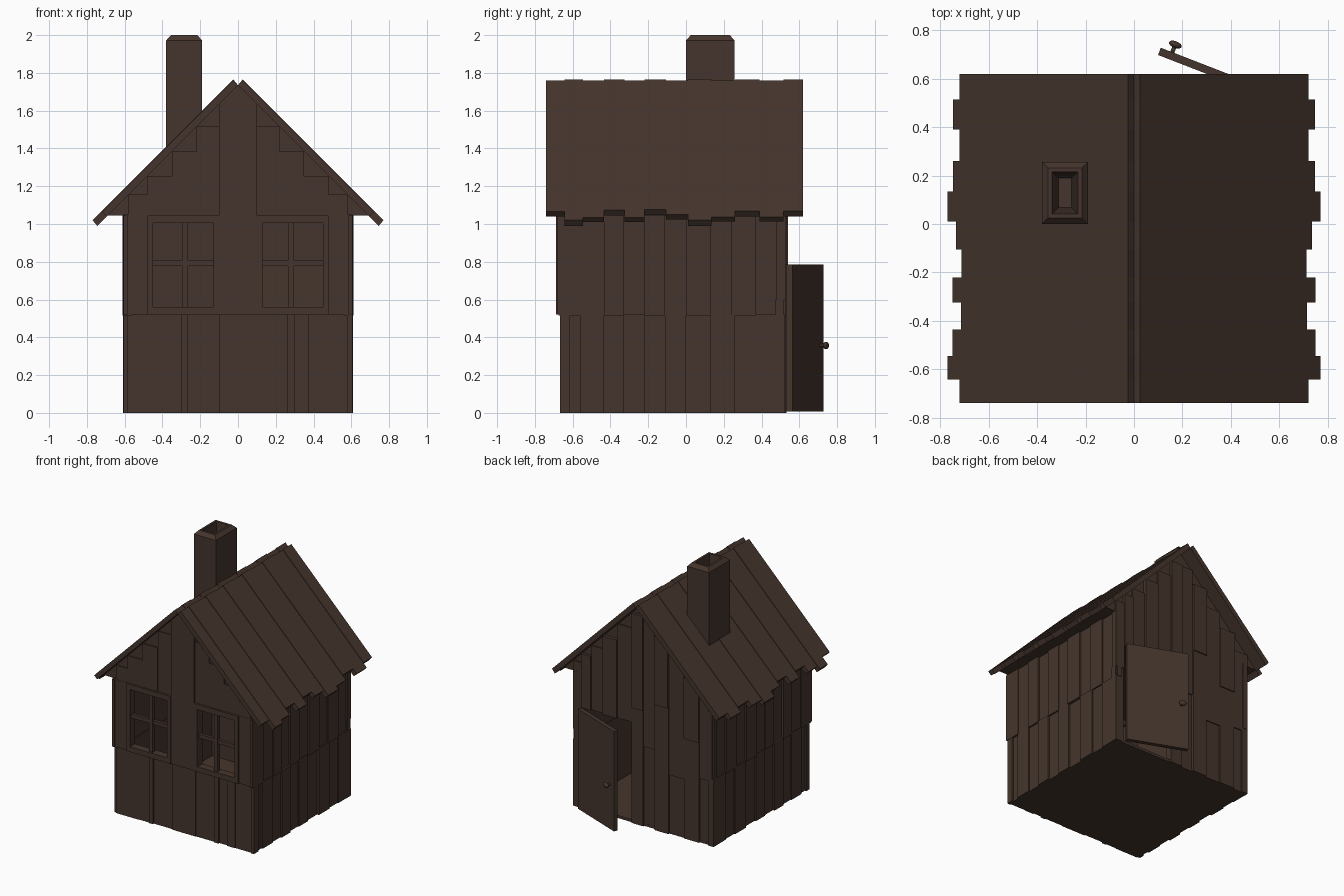
import bpy, bmesh, math
from mathutils import Matrix, Vector

if "Cube" in bpy.data.objects:
    bpy.data.objects.remove(bpy.data.objects["Cube"])

wood = bpy.data.materials.new("dark_wood")
wood.diffuse_color = (0.06, 0.036, 0.026, 1)
wood.use_nodes = True
wood.node_tree.nodes["Principled BSDF"].inputs["Base Color"].default_value = wood.diffuse_color


def finish(name, bm):
    bmesh.ops.recalc_face_normals(bm, faces=bm.faces)
    me = bpy.data.meshes.new(name)
    bm.to_mesh(me)
    bm.free()
    me.materials.append(wood)
    ob = bpy.data.objects.new(name, me)
    bpy.context.collection.objects.link(ob)
    return ob


def add_prism(bm, pts, y0, y1):
    """Extrude an (x, z) outline from y0 to y1."""
    a = [bm.verts.new((x, y0, z)) for x, z in pts]
    b = [bm.verts.new((x, y1, z)) for x, z in pts]
    bm.faces.new(a)
    bm.faces.new(b[::-1])
    for i in range(len(pts)):
        j = (i + 1) % len(pts)
        bm.faces.new((a[i], b[i], b[j], a[j]))


def add_box(bm, x0, x1, y0, y1, z0, z1):
    add_prism(bm, [(x0, z0), (x1, z0), (x1, z1), (x0, z1)], y0, y1)


def boxes(name, items):
    bm = bmesh.new()
    for it in items:
        add_box(bm, *it)
    return finish(name, bm)


def pairs(v):
    return list(zip(v, v[1:]))


def roof_z(x):
    return 1.735 - abs(x)


# floor and attic with soffits
boxes("floor", [(-0.59, 0.59, -0.65, 0.515, 0.0, 0.02)])
bm = bmesh.new()
add_prism(bm, [(-0.69, 1.045), (0.69, 1.045), (0, 1.735)], -0.662, 0.512)
finish("attic", bm)

# side wall planks, two courses, both sides
low_y = [-0.655, -0.56, -0.435, -0.33, -0.22, -0.11, 0.0, 0.13, 0.26, 0.37, 0.525]
up_y = [-0.675, -0.55, -0.435, -0.33, -0.22, -0.11, 0.0, 0.13, 0.24, 0.37, 0.528]
outs = [0.592, 0.604, 0.596, 0.608, 0.594, 0.602, 0.59, 0.606, 0.597, 0.604]
for side, s in (("left", -1), ("right", 1)):
    items = []
    for i, (a, b) in enumerate(pairs(low_y)):
        x = sorted((s * 0.555, s * outs[i]))
        items.append((*x, a, b, 0.0, 0.52))
    for i, (a, b) in enumerate(pairs(up_y)):
        x = sorted((s * 0.56, s * (outs[9 - i] + 0.003)))
        items.append((*x, a, b, 0.515 + 0.006 * (i % 2), 1.05))
    boxes(side + "_wall_planks", items)

# front wall: lower course, window surrounds, stepped gable planks
fx = [-0.605, -0.585, -0.385, -0.3, -0.265, -0.1, 0.1, 0.26, 0.3, 0.37, 0.44, 0.58, 0.605]
items = []
for i, (a, b) in enumerate(pairs(fx)):
    items.append((a, b, -[0.656, 0.664, 0.66, 0.668][i % 4], -0.615, 0.0, 0.523))
boxes("front_lower_planks", items)
items = []
for s in (-1, 1):
    items.append((*sorted((s * 0.47, s * 0.585)), -0.675, -0.63, 0.52, 1.045))
    items.append((*sorted((s * 0.585, s * 0.605)), -0.683, -0.63, 0.52, 1.045))
    for i, (a, b) in enumerate(pairs([0.1, 0.22, 0.35, 0.48, 0.58])):
        x = sorted((s * a, s * b))
        items.append((*x, -0.67 - 0.003 * (i % 2), -0.63, 1.03, roof_z(b)))
boxes("front_upper_planks", items)
bm = bmesh.new()
add_prism(bm, [(-0.1, 0.52), (0.1, 0.52), (0.1, roof_z(0.1)), (0, 1.735), (-0.1, roof_z(0.1))], -0.683, -0.63)
finish("front_center_plank", bm)

# windows: frame and cross bars
for side, c in (("left", -0.29), ("right", 0.29)):
    o, n = 0.19, 0.16
    boxes(side + "_window_frame", [
        (c - o, c - n, -0.687, -0.625, 0.52, 1.045),
        (c + n, c + o, -0.687, -0.625, 0.52, 1.045),
        (c - n, c + n, -0.687, -0.625, 0.52, 0.56),
        (c - n, c + n, -0.687, -0.625, 1.005, 1.045)])
    m = math.copysign(0.28, c)
    boxes(side + "_window_bars", [
        (c - n, c + n, -0.67, -0.645, 0.778, 0.808),
        (m - 0.016, m + 0.016, -0.672, -0.643, 0.56, 1.005)])

# back wall: planks with uneven joints, doorway between x 0.10 and 0.53
bx = [-0.605, -0.48, -0.35, -0.22, -0.1, 0.0, 0.1, 0.22, 0.34, 0.45, 0.53, 0.605]
joint = [0.5, 0.78, 0.46, 0.98, 0.62, 0.9, 0.785, 0.785, 0.785, 0.785, 0.6]
items = []
for i, (a, b) in enumerate(pairs(bx)):
    out = [0.518, 0.53, 0.522, 0.535][i % 4]
    if not 0.09 < a < 0.52:
        items.append((a, b, 0.475, out - 0.004, 0.0, joint[i]))
    items.append((a, b, 0.48, out + 0.004, joint[i], roof_z(max(abs(a), abs(b)))))
boxes("back_wall_planks", items)

# open door with knob, hinged at the back right
hinge = Vector((0.53, 0.548, 0))
ang = math.atan2(0.165, -0.425)
frame = Matrix.Translation(hinge) @ Matrix.Rotation(ang, 4, 'Z')
door = boxes("door", [(0.0, 0.456, -0.016, 0.016, 0.008, 0.785)])
door.matrix_world = frame
bm = bmesh.new()
out_turn = Matrix.Rotation(math.pi / 2, 4, 'X')
bmesh.ops.create_cone(bm, cap_ends=True, segments=10, radius1=0.009, radius2=0.009, depth=0.03,
                      matrix=Matrix.Translation((0.405, -0.028, 0.357)) @ out_turn)
bmesh.ops.create_uvsphere(bm, u_segments=12, v_segments=8, radius=1,
                          matrix=Matrix.Translation((0.405, -0.05, 0.357)) @ out_turn
                          @ Matrix.Diagonal((0.028, 0.02, 0.014, 1)))
knob = finish("door_knob", bm)
knob.matrix_world = frame
for p in knob.data.polygons:
    p.use_smooth = True

# roof planks of uneven length, mirrored about the ridge
ry = [-0.74, -0.643, -0.545, -0.435, -0.325, -0.22, -0.105, 0.01, 0.135, 0.26, 0.39, 0.515, 0.62]
eave = [0.72, 0.77, 0.75, 0.715, 0.75, 0.712, 0.735, 0.77, 0.748, 0.72, 0.748, 0.72]
for side, s in (("left", -1), ("right", 1)):
    bm = bmesh.new()
    for i, (a, b) in enumerate(pairs(ry)):
        e, t = eave[i], 0.025
        d = 0.005 * (i % 2)
        top = 1.76 + d
        pts = [(0, 1.735), (t, top), (e, top + t - e), (e - t, 1.735 - e + t)]
        add_prism(bm, [(s * x, z) for x, z in pts], a, b)
    finish(side + "_roof_planks", bm)

# chimney with chamfered rim and hollow flue
bm = bmesh.new()
rings = []
for inset, z in [(0, 1.3), (0, 1.972), (0.025, 2.0), (0.042, 2.0), (0.048, 1.9), (0.068, 1.7)]:
    x0, x1, y0, y1 = -0.38 + inset, -0.19 - inset, inset, 0.257 - inset
    rings.append([bm.verts.new((x, y, z)) for x, y in ((x0, y0), (x1, y0), (x1, y1), (x0, y1))])
for lo, hi in pairs(rings):
    for i in range(4):
        j = (i + 1) % 4
        bm.faces.new((lo[i], lo[j], hi[j], hi[i]))
bm.faces.new(rings[0][::-1])
bm.faces.new(rings[-1])
finish("chimney", bm)
